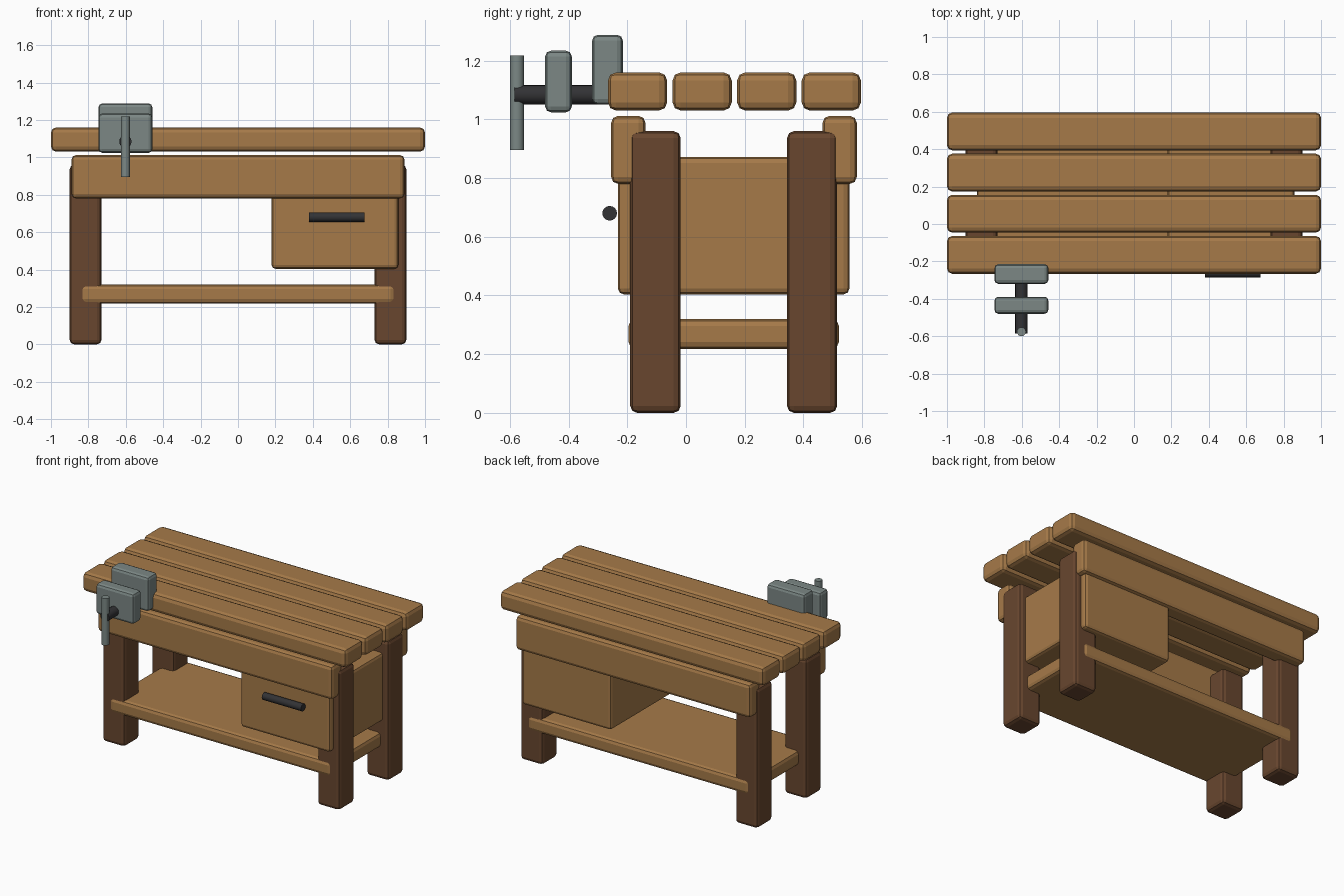
import bpy
import math

if "Cube" in bpy.data.objects:
    bpy.data.objects.remove(bpy.data.objects["Cube"])


def material(name, rgb):
    m = bpy.data.materials.new(name)
    m.diffuse_color = (*rgb, 1)
    m.use_nodes = True
    m.node_tree.nodes["Principled BSDF"].inputs["Base Color"].default_value = m.diffuse_color
    return m


WOOD = material("oak wood", (0.38, 0.195, 0.066))
DARK_WOOD = material("dark wood", (0.14, 0.062, 0.028))
STEEL = material("grey steel", (0.20, 0.245, 0.235))
IRON = material("black iron", (0.032, 0.032, 0.035))


def block(name, x, y, z, mat, bevel=0.024):
    """Bevelled box given by its (min, max) range on each axis."""
    bpy.ops.mesh.primitive_cube_add(
        size=1, location=[(a + b) / 2 for a, b in (x, y, z)])
    ob = bpy.context.object
    ob.name = name
    ob.scale = [b - a for a, b in (x, y, z)]
    bpy.ops.object.transform_apply(location=False, rotation=False, scale=True)
    mod = ob.modifiers.new("rounded edges", 'BEVEL')
    mod.width = bevel
    mod.segments = 2
    ob.data.materials.append(mat)
    return ob


def rod(name, centre, radius, length, rotation, mat, sides=16):
    bpy.ops.mesh.primitive_cylinder_add(
        vertices=sides, radius=radius, depth=length,
        location=centre, rotation=rotation)
    ob = bpy.context.object
    ob.name = name
    ob.data.materials.append(mat)
    bpy.ops.object.shade_smooth_by_angle(angle=math.radians(35))
    return ob


# Top planks
for i in range(4):
    y0 = -0.266 + 0.22 * i
    block(f"top_plank_{i + 1}", (-1, 1), (y0, y0 + 0.202), (1.03, 1.16), WOOD, 0.028)

# Legs
for side, x in (("left", (-0.9, -0.73)), ("right", (0.73, 0.9))):
    for end, y in (("front", (-0.19, -0.018)), ("back", (0.344, 0.515))):
        block(f"{end}_{side}_leg", x, y, (0.0, 0.96), DARK_WOOD)

# Front and back rails under the top
block("front_rail", (-0.89, 0.89), (-0.255, -0.138), (0.78, 1.012), WOOD)
block("back_rail", (-0.89, 0.89), (0.465, 0.582), (0.78, 1.012), WOOD)

# Lower shelf
block("shelf", (-0.84, 0.84), (-0.196, 0.521), (0.218, 0.32), WOOD)

# Drawer box and its handle
block("drawer_box", (0.18, 0.857), (-0.232, 0.557), (0.404, 0.872), WOOD, 0.02)
rod("drawer_handle", (0.528, -0.26, 0.68), 0.025, 0.297, (0, math.pi / 2, 0), IRON)

# Vice: two jaws, a screw and a turning bar
VX = -0.602
JAW = (VX - 0.144, VX + 0.144)
block("vice_rear_jaw", JAW, (-0.32, -0.215), (1.05, 1.288), STEEL, 0.02)
block("vice_front_jaw", JAW, (-0.48, -0.389), (1.024, 1.234), STEEL, 0.02)
rod("vice_screw", (VX, -0.422, 1.084), 0.033, 0.325, (math.pi / 2, 0, 0), IRON)
rod("vice_bar", (VX, -0.576, 1.056), 0.024, 0.322, (0, 0, 0), STEEL)
